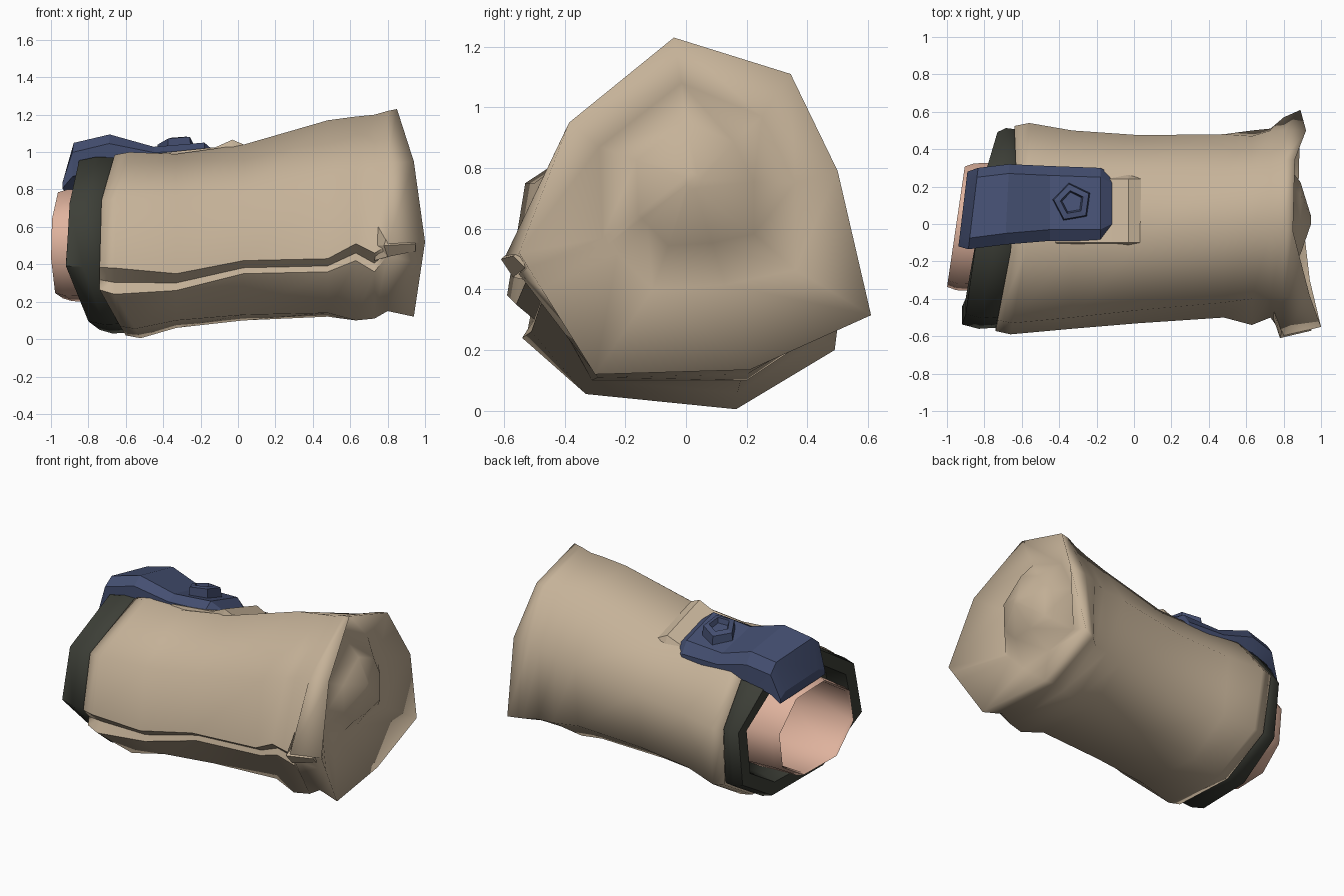
import bpy, bmesh, math
from mathutils import Vector

if "Cube" in bpy.data.objects:
    bpy.data.objects.remove(bpy.data.objects["Cube"])


def material(name, rgb):
    m = bpy.data.materials.new(name)
    m.diffuse_color = (*rgb, 1)
    m.use_nodes = True
    m.node_tree.nodes["Principled BSDF"].inputs["Base Color"].default_value = m.diffuse_color
    return m


TAN = material("tan cloth", (0.56, 0.445, 0.315))
DARK = material("dark cuff", (0.046, 0.049, 0.038))
BLUE = material("blue strap", (0.058, 0.078, 0.165))
SKIN = material("skin", (0.74, 0.45, 0.34))


def loft(name, rings, mat, cap_start=False, cap_end=False, smooth=None, creases=(), crease_rings=0):
    """Skin a list of equal-length closed rings; creases are rails kept sharp."""
    bm = bmesh.new()
    vs = [[bm.verts.new(p) for p in r] for r in rings]
    n = len(vs[0])
    for k, (a, b) in enumerate(zip(vs, vs[1:])):
        for i in range(n):
            j = (i + 1) % n
            bm.faces.new((a[i], a[j], b[j], b[i]))
        for i in creases if k < crease_rings else ():
            bm.edges.get((a[i], b[i])).smooth = False
    for use, ring in ((cap_start, vs[0]), (cap_end, vs[-1])):
        if use:
            bm.faces.new(ring)
    bmesh.ops.recalc_face_normals(bm, faces=bm.faces)
    for f in bm.faces:
        f.smooth = bool(creases)
    me = bpy.data.meshes.new(name)
    bm.to_mesh(me)
    bm.free()
    me.materials.append(mat)
    ob = bpy.data.objects.new(name, me)
    bpy.context.collection.objects.link(ob)
    if smooth:
        bpy.context.view_layer.objects.active = ob
        ob.select_set(True)
        bpy.ops.object.shade_smooth_by_angle(angle=math.radians(smooth))
        ob.select_set(False)
    return ob


def scaled(yz, s, xs, dx=0.0):
    """Ring scaled about the sleeve axis, at the given x positions."""
    return [Vector((x + dx, y * s, 0.5 + (z - 0.5) * s)) for x, (y, z) in zip(xs, yz)]


def with_fold(ring, d, depth):
    """Insert the ledge and groove below the front seam lip (point 6)."""
    lip, low = ring[6], ring[5]
    if d:
        ledge = lip + Vector((0, 0.05, -d))
        groove = lip + Vector((0, depth, -0.55 * d))
    else:
        ledge, groove = lip.lerp(low, 0.3), lip.lerp(low, 0.12)
    return ring[:6] + [ledge, groove] + ring[6:]


# Sleeve sections (y, z), clockwise from the top; index 6 is the front seam lip
WRIST_END = [(-.15, 1.0), (.28, .93), (.54, .6), (.49, .2),
             (.165, .005), (-.33, .055), (-.59, .38), (-.53, .75)]
FORE = [(-.13, .99), (.28, .9), (.5, .62), (.45, .24),
        (.17, .06), (-.31, .1), (-.56, .35), (-.5, .75)]
MID = [(-.1, 1.04), (.28, .91), (.475, .65), (.43, .27),
       (.18, .1), (-.3, .13), (-.53, .42), (-.46, .78)]
UPPER = [(-.06, 1.17), (.29, 1.02), (.48, .72), (.45, .3),
         (.2, .12), (-.28, .14), (-.5, .43), (-.42, .86)]
CREASE = [(-.05, 1.19), (.3, 1.06), (.47, .74), (.5, .3),
          (.2, .1), (-.31, .1), (-.54, .51), (-.4, .9)]
PINCH = [(-.04, 1.2), (.32, 1.08), (.5, .76), (.51, .3),
         (.2, .12), (-.29, .11), (-.5, .46), (-.39, .92)]
FLARE = [(-.04, 1.22), (.34, 1.1), (.5, .78), (.57, .31),
         (.2, .15), (-.28, .15), (-.6, .5), (-.39, .94)]
RIM = [(-.04, 1.23), (.345, 1.11), (.5, .79), (.61, .315),
       (.21, .135), (-.3, .12), (-.55, .52), (-.385, .95)]
HOLE = [(-.015, 1.08), (.25, .97), (.36, .75), (.36, .465),
        (.13, .415), (-.11, .4), (-.275, .57), (-.285, .87)]
EDGE_X = [-.66, -.63, -.64, -.62, -.6, -.63, -.74, -.73]
FRONT_X = [-.85, -.8, -.73, -.73, -.74, -.8, -.92, -.9]
RIM_X = [.85, .86, .92, .89, .88, .94, 1.0, .94]

rings = [
    with_fold(scaled(WRIST_END, .9, EDGE_X, .02), .11, .06),
    with_fold(scaled(WRIST_END, .97, EDGE_X, 0), .12, .06),
    with_fold(scaled(WRIST_END, 1, EDGE_X, .08), .14, .09),
]
for sec, x, d in ((FORE, -.33, .09), (MID, .03, .07), (UPPER, .48, .07),
                  (CREASE, .63, .09), (PINCH, .73, .1), (FLARE, .8, .05)):
    rings.append(with_fold(scaled(sec, 1, [x] * 8), d, .06))
rings.append(with_fold(scaled(RIM, 1, RIM_X), 0, 0))
rings.append(with_fold(scaled(HOLE, 1, [.78] * 8), 0, 0))
# Domed end inside the flared rim
for s, x in ((.6, .89), (.08, .945)):
    sec = [(.02 + (y - .02) * s, .76 + (z - .76) * s) for y, z in HOLE]
    rings.append(with_fold(scaled(sec, 1, [x] * 8), 0, 0))
loft("sleeve", rings, TAN, cap_end=True, creases=(6, 7, 8), crease_rings=8)

# Pointed cloth fold on the front seam, near the wide end
loft("seam_fold", [
    [Vector(p) for p in ((.75, -.47, .6), (.74, -.49, .5), (.73, -.48, .42))],
    [Vector(p) for p in ((.79, -.575, .53), (.78, -.61, .5), (.8, -.57, .44))],
    [Vector(p) for p in ((.95, -.54, .53), (.95, -.57, .51), (.95, -.53, .47))],
], TAN, True, True)

# Cuff band: outer wall, rolled rim and inner wall
loft("cuff", [
    scaled(WRIST_END, .88, EDGE_X, .04),
    scaled(WRIST_END, .94, EDGE_X, .0),
    scaled(WRIST_END, .95, [(a + b) / 2 for a, b in zip(EDGE_X, FRONT_X)]),
    scaled(WRIST_END, .91, FRONT_X),
    scaled(WRIST_END, .75, FRONT_X),
    scaled(WRIST_END, .7, EDGE_X, -.04),
    scaled(WRIST_END, .55, EDGE_X, .0),
], DARK, smooth=50)

# Wrist: slanted open tube, deep inside
slant = [-.95 + .14 * y * .6 for y, z in WRIST_END]
loft("wrist", [
    scaled(WRIST_END, .62, slant, .35),
    scaled(WRIST_END, .6, slant, .05),
    scaled(WRIST_END, .57, slant, .0),
    scaled(WRIST_END, .55, slant, .02),
    scaled(WRIST_END, .54, slant, .45),
    scaled(WRIST_END, .05, slant, .5),
], SKIN, cap_end=True, smooth=80)


def lean(x, y):
    """Drop of the strap parts towards the back, stronger up the sleeve."""
    return -(.32 + .19 * x) * (y + .08)


# Strap over the cuff: x, top z, bottom z, front y, back y, skew
strap = []
for x, zt, zb, yf, yb, skew in (
        (-.94, .86, .80, -.12, .28, .12), (-.885, 1.05, .86, -.135, .3, .12),
        (-.69, 1.1, .93, -.11, .32, .05), (-.45, 1.04, .95, -.09, .31, 0),
        (-.18, 1.065, .95, -.09, .3, 0), (-.1, 1.01, .93, -.05, .26, 0)):
    h = min(.06, (zt - zb) * .5)
    prof = ((yf, zb), (yf, zt - h), (yf + .06, zt),
            (yb - .05, zt), (yb, zt - h), (yb, zb))
    strap.append([Vector((x + skew * (y + .13), y, z + lean(x, y))) for y, z in prof])
loft("strap", strap, BLUE, True, True, smooth=15)

# Cloth tab under the strap
loft("strap_tab", [
    [Vector((x, y, z + lean(x, y))) for y, z in ((-.12, zt - .07), (-.1, zt), (.24, zt), (.28, zt - .07))]
    for x, zt in ((-.42, .99), (-.12, 1.02), (-.03, 1.06), (.04, 1.03))
], TAN, True, True)


# Five-sided button with a sunken middle
def pentagon(r, z):
    pts = []
    for i in range(5):
        a = math.radians(100 + 72 * i)
        x, y = r * math.cos(a), .115 + r * math.sin(a)
        pts.append(Vector((x - .33, y, z + .15 * x + lean(x - .33, y))))
    return pts


loft("button", [pentagon(.11, 1.02), pentagon(.1, 1.105), pentagon(.065, 1.115),
                pentagon(.055, 1.085)], BLUE, True, True)
